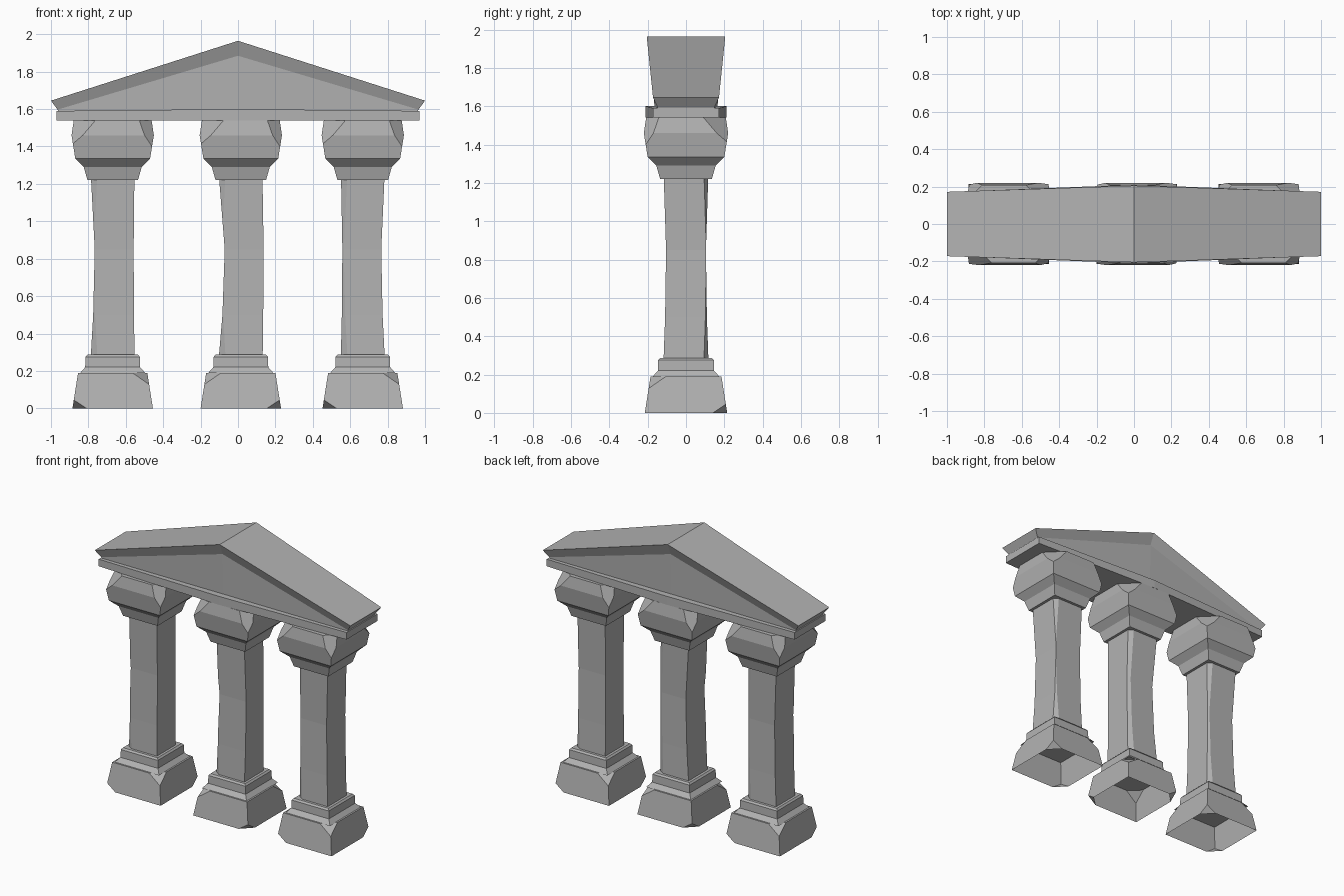
import bpy, bmesh
from mathutils import Vector

if "Cube" in bpy.data.objects:
    bpy.data.objects.remove(bpy.data.objects["Cube"])

stone = bpy.data.materials.new("grey stone")
stone.use_nodes = True
COLOUR = (0.45, 0.45, 0.45, 1)
stone.diffuse_color = COLOUR
stone.node_tree.nodes["Principled BSDF"].inputs["Base Color"].default_value = COLOUR


def finish(bm, name):
    bmesh.ops.recalc_face_normals(bm, faces=bm.faces)
    mesh = bpy.data.meshes.new(name)
    bm.to_mesh(mesh)
    bm.free()
    mesh.materials.append(stone)
    obj = bpy.data.objects.new(name, mesh)
    bpy.context.collection.objects.link(obj)
    return obj


def stack(rings):
    """Closed square block from (z, half width, x shift) rings."""
    bm = bmesh.new()
    loops = [[bm.verts.new((dx + sx * h, sy * h, z))
              for sx, sy in ((-1, -1), (1, -1), (1, 1), (-1, 1))]
             for z, h, dx in rings]
    for a, b in zip(loops, loops[1:]):
        for i in range(4):
            j = (i + 1) % 4
            bm.faces.new((a[i], a[j], b[j], b[i]))
    bm.faces.new(loops[0])
    bm.faces.new(loops[-1])
    bmesh.ops.recalc_face_normals(bm, faces=bm.faces)
    return bm


def chip(bm, corner, size):
    """Break a corner off; size is the signed reach along each axis (0 = whole edge)."""
    normal = Vector([1 / s if s else 0 for s in size])
    point = Vector(corner) - normal / normal.length_squared
    cut = bmesh.ops.bisect_plane(bm, geom=bm.verts[:] + bm.edges[:] + bm.faces[:],
                                 plane_co=point, plane_no=normal, clear_outer=True)
    edges = [e for e in cut["geom_cut"] if isinstance(e, bmesh.types.BMEdge)]
    bmesh.ops.holes_fill(bm, edges=edges, sides=0)


def chip_pair(bm, sx, sy, half, z, reach, up):
    """Same break on diagonally opposite corners."""
    for t in (1, -1):
        chip(bm, (t * sx * half, t * sy * half, z),
             (t * sx * reach, t * sy * reach, up))


def column(side, x, top_chip, low_chip, bend):
    # tapered foot block, hollow underneath
    bm = stack([(0, 0.215, 0), (0.19, 0.185, 0)])
    chip_pair(bm, top_chip, -1, 0.185, 0.19, 0.08, 0.05)
    chip_pair(bm, low_chip, -1, 0.215, 0, 0.075, -0.055)
    under = [f for f in bm.faces if all(v.co.z < 0.001 for v in f.verts)]
    bmesh.ops.delete(bm, geom=under, context="FACES")
    parts = [finish(bm, side + "_foot")]

    # stepped moulding
    bm = stack([(0.188, 0.175, 0), (0.22, 0.147, 0), (0.275, 0.145, 0), (0.287, 0.135, 0)])
    parts.append(finish(bm, side + "_moulding"))

    # slightly bent shaft with one worn edge on each diagonal
    bm = stack([(0.28, 0.117, 0), (0.5, 0.109, bend * 0.6), (0.85, 0.104, bend),
                (1.23, 0.116, 0)])
    for t in (1, -1):
        chip(bm, (-t * 0.115, -t * 0.115, 0), (-t * 0.03, -t * 0.02, 0))
    parts.append(finish(bm, side + "_shaft"))

    # flared capital with broken upper corners
    bm = stack([(1.22, 0.135, 0), (1.29, 0.155, 0), (1.335, 0.2, 0),
                (1.46, 0.22, 0), (1.54, 0.208, 0)])
    chip_pair(bm, -1, -1, 0.21, 1.54, 0.12, 0.12)
    chip_pair(bm, 1, -1, 0.21, 1.54, 0.07, 0.14)
    parts.append(finish(bm, side + "_capital"))
    for part in parts:
        part.location.x = x


def gable(name, rows):
    """Solid from rows of (end x, end y, end z, middle y, middle z), bottom to top."""
    bm = bmesh.new()
    grid = [[[bm.verts.new((s * ex, f * (my if s == 0 else ey), mz if s == 0 else ez))
              for s in (-1, 0, 1)] for f in (-1, 1)]
            for ex, ey, ez, my, mz in rows]
    for a, b in zip(grid, grid[1:]):
        for f in (0, 1):          # front and back
            for s in (0, 1):
                bm.faces.new((a[f][s], a[f][s + 1], b[f][s + 1], b[f][s]))
        for s in (0, 2):          # ends
            bm.faces.new((a[0][s], a[1][s], b[1][s], b[0][s]))
    for r in (grid[0], grid[-1]):  # underside and roof slopes
        for s in (0, 1):
            bm.faces.new((r[0][s], r[0][s + 1], r[1][s + 1], r[1][s]))
    return finish(bm, name)


column("right", -0.67, 1, -1, 0.008)
column("middle", 0.015, -1, 1, 0.018)
column("left", 0.667, 1, -1, -0.005)

gable("lintel", [(0.97, 0.172, 1.54, 0.21, 1.54),
                 (0.97, 0.172, 1.59, 0.21, 1.6)])
# recessed triangle below a flaring cornice
gable("pediment", [(0.96, 0.148, 1.585, 0.165, 1.585),
                   (0.965, 0.15, 1.597, 0.172, 1.885),
                   (1.0, 0.172, 1.645, 0.205, 1.965)])
